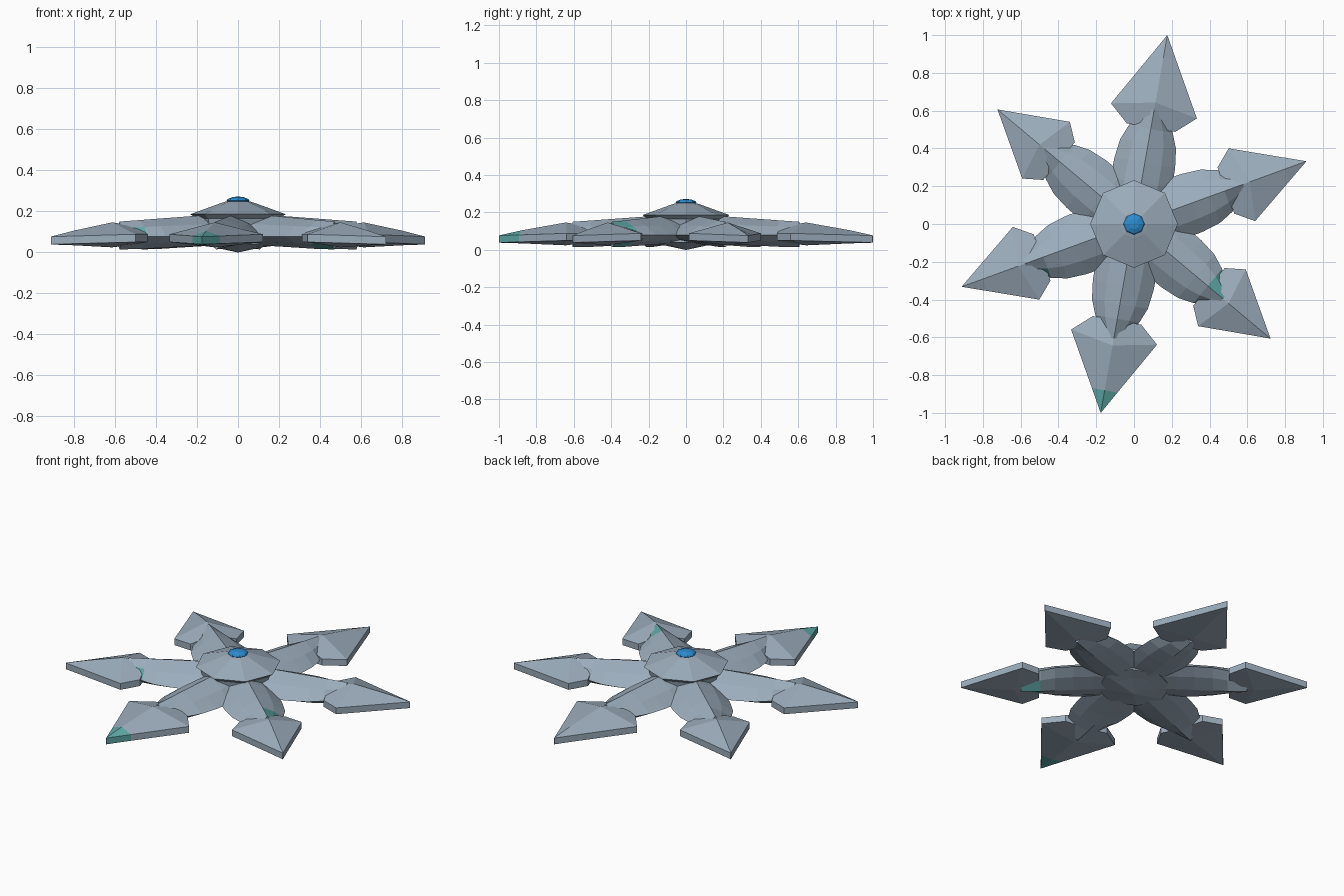
import bpy, bmesh, math
from mathutils import Matrix

if "Cube" in bpy.data.objects:
    bpy.data.objects.remove(bpy.data.objects["Cube"])


def material(name, color):
    m = bpy.data.materials.new(name)
    m.diffuse_color = (*color, 1)
    m.use_nodes = True
    m.node_tree.nodes["Principled BSDF"].inputs["Base Color"].default_value = m.diffuse_color
    return m


GREY = material("blue_grey_hull", (0.33, 0.415, 0.50))
TEAL = material("teal_patch", (0.11, 0.39, 0.38))
BLUE = material("blue_glass", (0.025, 0.26, 0.62))


def loft(name, sections, mats, rule=None, matrix=Matrix()):
    """Skin a list of equal-length closed sections; rule(i, j) gives a material slot."""
    bm = bmesh.new()
    rings = [[bm.verts.new(p) for p in s] for s in sections]
    n = len(rings[0])
    for i in range(len(rings) - 1):
        for j in range(n):
            k = (j + 1) % n
            f = bm.faces.new((rings[i][j], rings[i][k], rings[i + 1][k], rings[i + 1][j]))
            f.material_index = rule(i, j) if rule else 0
    bm.faces.new(rings[0])
    bm.faces.new(rings[-1])
    bmesh.ops.remove_doubles(bm, verts=bm.verts, dist=0.0005)
    bmesh.ops.recalc_face_normals(bm, faces=bm.faces)
    bm.transform(matrix)
    me = bpy.data.meshes.new(name)
    bm.to_mesh(me)
    bm.free()
    for m in mats:
        me.materials.append(m)
    ob = bpy.data.objects.new(name, me)
    bpy.context.collection.objects.link(ob)
    return ob


def turned(name, profile, mat, sides=8):
    """Faceted round body from (radius, z) points."""
    secs = [[(r * math.cos(j * math.tau / sides), r * math.sin(j * math.tau / sides), z)
             for j in range(sides)] for r, z in profile]
    return loft(name, secs, [mat])


# Arm section: ridge, shoulder, edge, underside, keel, then mirrored
def arm_section(x, w, top, keel):
    edge = 0.078
    half = [(0.55 * w, edge + (top - edge) * 0.58), (w, edge),
            (0.6 * w, edge + (keel - edge) * 0.55)]
    pts = [(0, top)] + half + [(0, keel)] + [(-y, z) for y, z in reversed(half)]
    return [(x, y, z) for y, z in pts]


# Arrow head section: ridge, rim top, rim bottom, underside, mirrored
def head_section(x, w, top, rim_top, rim_low, low, shift=0.0):
    return [(x + shift, 0, top), (x, w, rim_top), (x, w, rim_low),
            (x + shift, 0, low), (x, -w, rim_low), (x, -w, rim_top)]


ARM = [(0.10, 0.150, 0.182, 0.035), (0.22, 0.165, 0.178, 0.030),
       (0.33, 0.163, 0.170, 0.025), (0.43, 0.150, 0.163, 0.020),
       (0.51, 0.118, 0.157, 0.016), (0.615, 0.050, 0.150, 0.014)]

# Head reach and half width differ between the three opposite pairs
SIZES = [(0.97, 0.205), (1.014, 0.231), (0.942, 0.196)]

for n in range(6):
    reach, width = SIZES[n % 3]
    turn = Matrix.Rotation(math.radians(20 + 60 * n), 4, 'Z')

    # Teal marks on the outer ends of two arms
    marks = {5: (0, 1, 3, 4), 3: (1, 2)}.get(n, ())
    loft(f"arm_{n + 1}", [arm_section(*a) for a in ARM], [GREY, TEAL],
         lambda i, j: int(i == 4 and j in marks), turn)

    # Arrow head with a vertical rim; one has a teal point
    band = reach - 0.12
    t = (band - 0.61) / (reach - 0.61)
    heads = [head_section(0.518, 0.130, 0.125, 0.088, 0.050, 0.040),
             head_section(0.608, width, 0.146, 0.088, 0.050, 0.024, 0.045),
             head_section(band, width * (1 - t), 0.146 - 0.060 * t,
                          0.088 - 0.012 * t, 0.050 - 0.011 * t, 0.024 + 0.015 * t),
             head_section(reach, 0.001, 0.077, 0.076, 0.039, 0.038)]
    loft(f"arrow_head_{n + 1}", heads, [GREY, TEAL],
         lambda i, j: int(n == 4 and i == 2), turn)

# Central body: tapered roof, sharp rim, shallow pointed belly
turned("hub_roof", [(0.19, 0.10), (0.205, 0.165), (0.232, 0.186), (0.075, 0.243), (0.05, 0.25)], GREY)
turned("hub_belly", [(0.19, 0.10), (0.20, 0.04), (0.13, 0.027), (0.004, 0.0)], GREY)

# Blue dome
turned("dome", [(0.045, 0.238), (0.056, 0.252), (0.050, 0.260), (0.028, 0.269), (0.002, 0.272)], BLUE)
